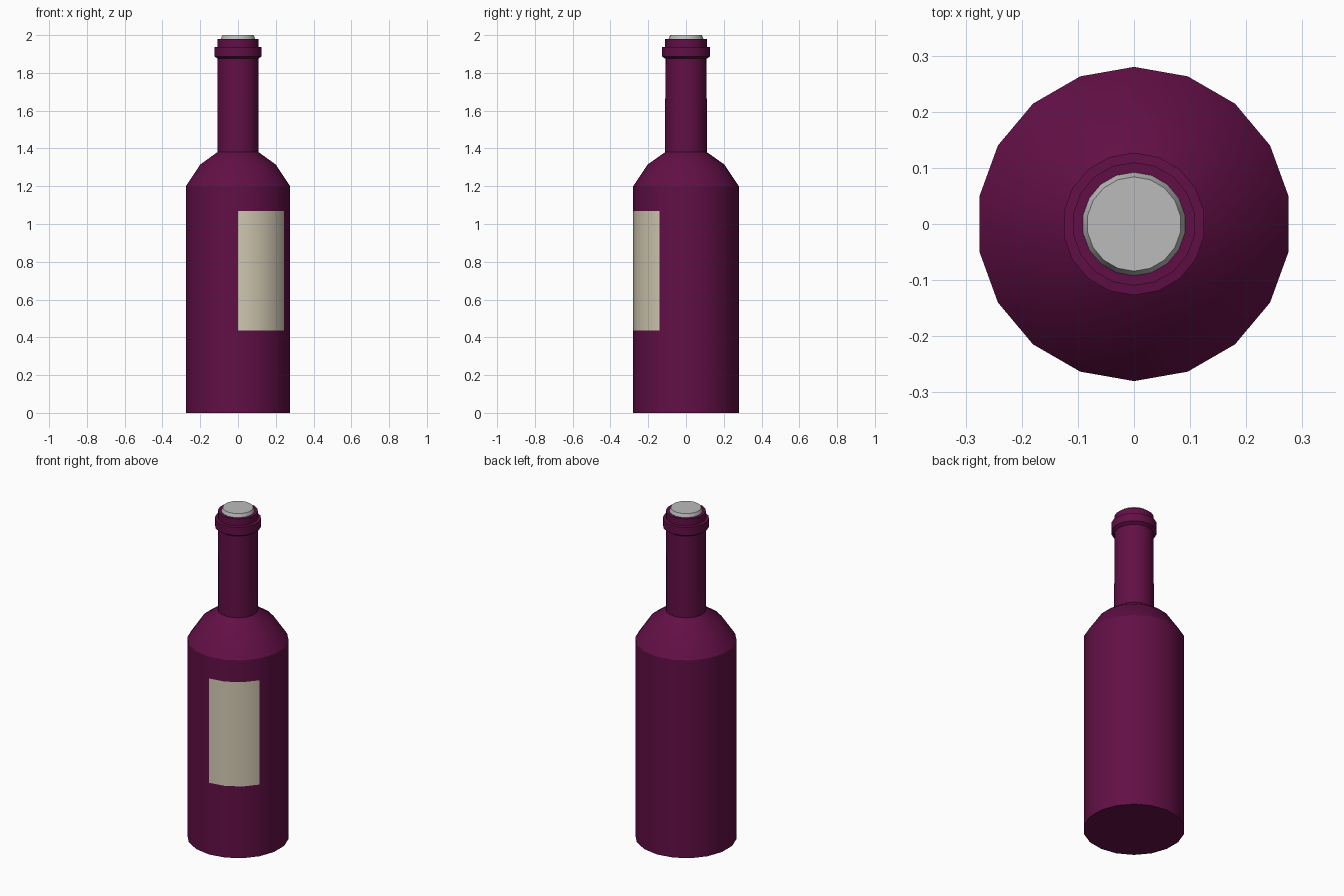
import bpy, bmesh, math

if "Cube" in bpy.data.objects:
    bpy.data.objects.remove(bpy.data.objects["Cube"])

SIDES = 18


def material(name, rgb):
    m = bpy.data.materials.new(name)
    m.diffuse_color = (*rgb, 1.0)
    m.use_nodes = True
    m.node_tree.nodes["Principled BSDF"].inputs["Base Color"].default_value = m.diffuse_color
    return m


purple = material("wine_purple", (0.122, 0.0048, 0.061))
cream = material("label_cream", (0.658, 0.597, 0.456))
grey = material("stopper_grey", (0.497, 0.497, 0.497))


def lathe(name, profile, mats, cap_bottom=True, cap_top=True, rule=None):
    """Revolve (radius, z) points; the first corner sits on the front (-y)."""
    bm = bmesh.new()
    rings = []
    for r, z in profile:
        rings.append([bm.verts.new((r * math.sin(i * math.tau / SIDES),
                                    -r * math.cos(i * math.tau / SIDES), z))
                      for i in range(SIDES)])
    for level, (low, high) in enumerate(zip(rings, rings[1:])):
        for i in range(SIDES):
            j = (i + 1) % SIDES
            f = bm.faces.new((low[i], low[j], high[j], high[i]))
            if rule:
                f.material_index = rule(level, i)
    if cap_bottom:
        bm.faces.new(rings[0][::-1])
    if cap_top:
        bm.faces.new(rings[-1])
    me = bpy.data.meshes.new(name)
    bm.to_mesh(me)
    bm.free()
    for m in mats:
        me.materials.append(m)
    ob = bpy.data.objects.new(name, me)
    bpy.context.collection.objects.link(ob)
    bpy.ops.object.select_all(action='DESELECT')
    ob.select_set(True)
    bpy.context.view_layer.objects.active = ob
    bpy.ops.object.shade_smooth_by_angle(angle=math.radians(30))
    return ob


# Bottle: body, shoulder, neck, collar and lip; label on three front-right faces
bottle_profile = [
    (0.28, 0.0), (0.28, 0.435), (0.28, 1.068), (0.28, 1.2),   # body
    (0.203, 1.315), (0.111, 1.38),                            # shoulder
    (0.109, 1.875), (0.127, 1.887), (0.127, 1.936),           # neck, collar
    (0.110, 1.938), (0.110, 1.98), (0.092, 1.98),             # lip
]
lathe("bottle", bottle_profile, [purple, cream], cap_top=False,
      rule=lambda level, i: 1 if level == 1 and i < 3 else 0)

# Stopper in the mouth
lathe("stopper", [(0.093, 1.978), (0.084, 2.0)], [grey], cap_bottom=False)
